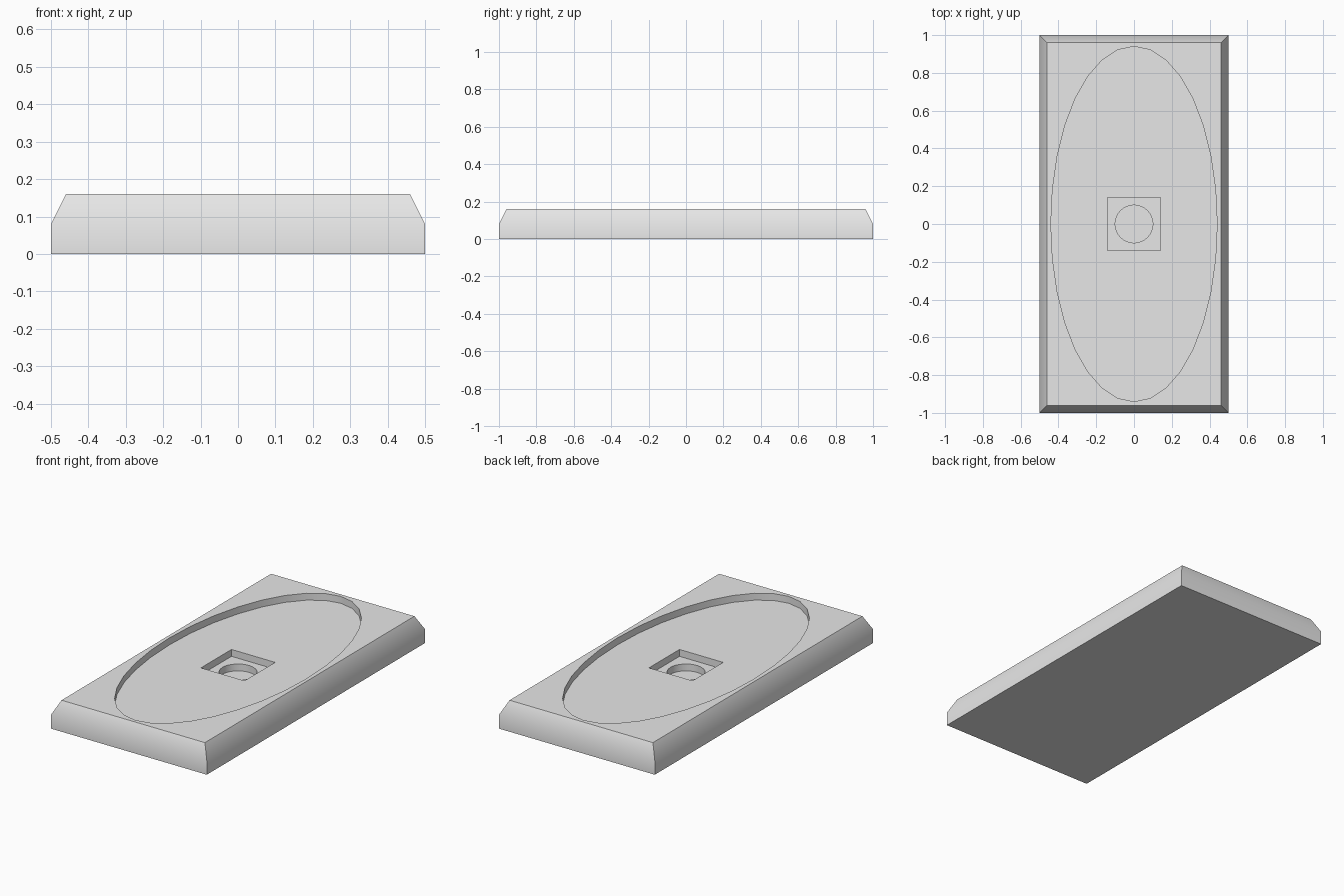
import bpy
import bmesh
from math import cos, sin, pi, radians

cube = bpy.data.objects.get("Cube")
if cube:
    bpy.data.objects.remove(cube, do_unlink=True)

SEGMENTS = 32
bm = bmesh.new()


def rect(hx, hy, z):
    """Closed rectangular loop of vertices."""
    return [bm.verts.new((sx * hx, sy * hy, z))
            for sx, sy in ((1, 1), (-1, 1), (-1, -1), (1, -1))]


def oval(rx, ry, z):
    """Closed elliptical loop of vertices."""
    angles = [2 * pi * i / SEGMENTS for i in range(SEGMENTS)]
    return [bm.verts.new((rx * cos(a), ry * sin(a), z)) for a in angles]


def wall(a, b):
    """Side faces between two matching loops."""
    n = len(a)
    for i in range(n):
        j = (i + 1) % n
        bm.faces.new((a[i], a[j], b[j], b[i]))


def ring(outer, inner):
    """Flat face area between an outer loop and a hole."""
    edges = []
    for loop in (outer, inner):
        for i, v in enumerate(loop):
            w = loop[(i + 1) % len(loop)]
            edges.append(bm.edges.get((v, w)) or bm.edges.new((v, w)))
    bmesh.ops.triangle_fill(bm, edges=edges, use_beauty=True, normal=(0, 0, 1))


# Slab with a chamfered upper rim
base = rect(0.5, 1.0, 0.0)
shoulder = rect(0.5, 1.0, 0.08)
top = rect(0.46, 0.96, 0.16)
bm.faces.new(base)
wall(base, shoulder)
wall(shoulder, top)

# Nested recesses: oval, square, round
outer = top
z = 0.16
for shape, rx, ry in ((oval, 0.44, 0.94), (rect, 0.14, 0.14), (oval, 0.10, 0.10)):
    rim = shape(rx, ry, z)
    z -= 0.04
    floor = shape(rx, ry, z)
    wall(rim, floor)
    ring(outer, rim)
    outer = floor
bm.faces.new(outer)

bmesh.ops.recalc_face_normals(bm, faces=bm.faces)
mesh = bpy.data.meshes.new("recessed_base")
bm.to_mesh(mesh)
bm.free()

# Single plain grey material
grey = bpy.data.materials.new("light grey")
grey.use_nodes = True
colour = (0.8, 0.8, 0.8, 1.0)
grey.diffuse_color = colour
grey.node_tree.nodes["Principled BSDF"].inputs["Base Color"].default_value = colour
mesh.materials.append(grey)

slab = bpy.data.objects.new("recessed_base", mesh)
bpy.context.collection.objects.link(slab)
bpy.ops.object.select_all(action="DESELECT")
slab.select_set(True)
bpy.context.view_layer.objects.active = slab
bpy.ops.object.shade_smooth_by_angle(angle=radians(30))
